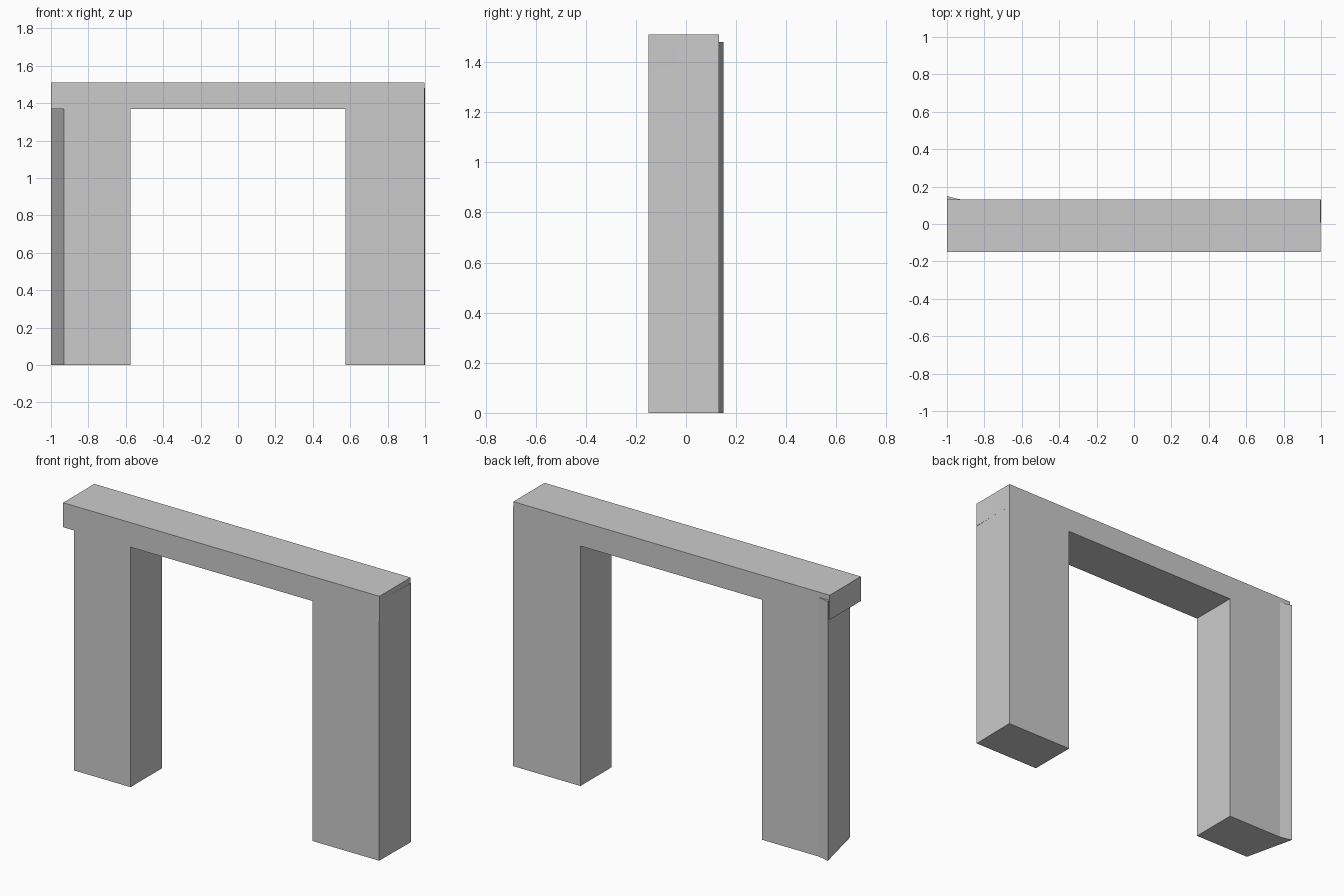
import bpy
import bmesh

# Remove the default object
cube = bpy.data.objects.get("Cube")
if cube:
    bpy.data.objects.remove(cube, do_unlink=True)

# Plain stone colour
stone = bpy.data.materials.new("light_grey")
stone.use_nodes = True
grey = (0.6, 0.6, 0.6, 1)
stone.diffuse_color = grey
stone.node_tree.nodes["Principled BSDF"].inputs["Base Color"].default_value = grey

FRONT, BACK, TIP = -0.149, 0.132, 0.149
SPRING, LEDGE, TOP = 1.37, 1.48, 1.51
INNER = 0.574
LINTEL_END = 0.998


def prism(name, footprint, bottom, top):
    """Extrude a flat footprint upwards into a solid."""
    bm = bmesh.new()
    face = bm.faces.new([bm.verts.new((x, y, bottom)) for x, y in footprint])
    grown = bmesh.ops.extrude_face_region(bm, geom=[face])["geom"]
    raised = [v for v in grown if isinstance(v, bmesh.types.BMVert)]
    bmesh.ops.translate(bm, verts=raised, vec=(0, 0, top - bottom))
    bmesh.ops.recalc_face_normals(bm, faces=bm.faces)
    mesh = bpy.data.meshes.new(name)
    bm.to_mesh(mesh)
    bm.free()
    mesh.materials.append(stone)
    obj = bpy.data.objects.new(name, mesh)
    bpy.context.collection.objects.link(obj)
    return obj


# Beam across the top
prism("lintel", [(-1, FRONT), (LINTEL_END, FRONT), (LINTEL_END, BACK), (-1, BACK)],
      SPRING, TOP)

# Pillar with a slanted outer end and a pointed back corner
prism("right_pillar", [(-0.93, FRONT), (-INNER, FRONT), (-INNER, BACK),
                       (-0.93, BACK), (-1, TIP)], 0, SPRING)
prism("right_pillar_spur", [(-0.93, BACK), (-0.996, BACK), (-1, TIP)],
      SPRING, LEDGE)

# Pillar with an end that leans very slightly past the beam
prism("left_pillar", [(INNER, FRONT), (0.996, FRONT), (1, BACK), (INNER, BACK)],
      0, SPRING)
prism("left_pillar_sliver", [(LINTEL_END, -0.03), (1, BACK), (LINTEL_END, BACK)],
      SPRING, LEDGE)
